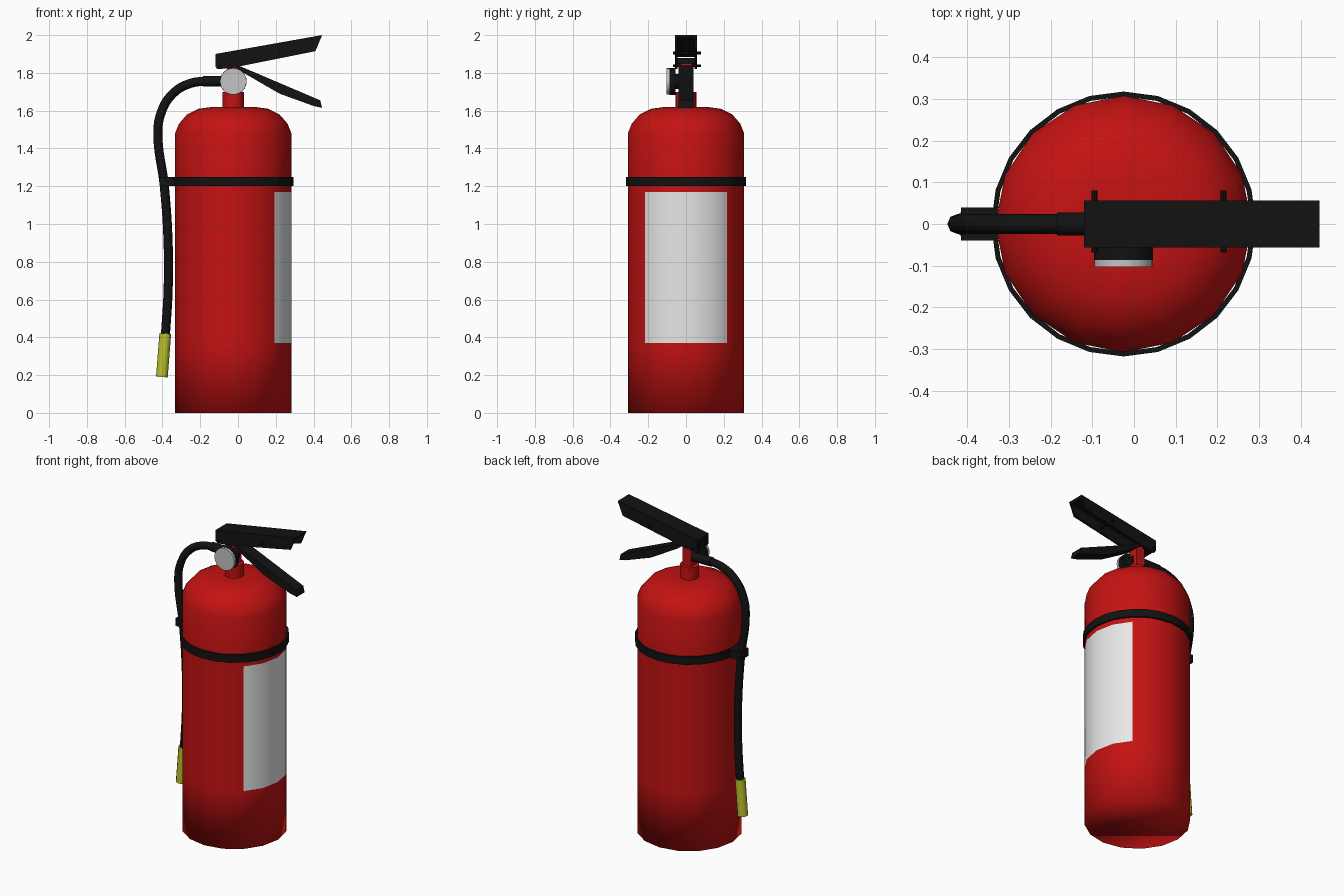
import bpy, bmesh, math
from mathutils import Vector

if "Cube" in bpy.data.objects:
    bpy.data.objects.remove(bpy.data.objects["Cube"], do_unlink=True)

CX = -0.025  # tank axis


def material(name, r, g, b):
    m = bpy.data.materials.new(name)
    m.use_nodes = True
    m.diffuse_color = (r, g, b, 1)
    m.node_tree.nodes["Principled BSDF"].inputs["Base Color"].default_value = (r, g, b, 1)
    return m


RED = material("red paint", 0.55, 0.006, 0.006)
BLACK = material("black rubber", 0.006, 0.006, 0.006)
WHITE = material("label white", 0.8, 0.8, 0.8)
SILVER = material("gauge silver", 0.55, 0.55, 0.55)
YELLOW = material("nozzle yellow", 0.5, 0.53, 0.025)


def finish(name, bm, *mats, smooth=None):
    bmesh.ops.recalc_face_normals(bm, faces=bm.faces)
    mesh = bpy.data.meshes.new(name)
    bm.to_mesh(mesh)
    bm.free()
    ob = bpy.data.objects.new(name, mesh)
    bpy.context.collection.objects.link(ob)
    for m in mats:
        mesh.materials.append(m)
    if smooth is not None:
        bpy.ops.object.select_all(action='DESELECT')
        ob.select_set(True)
        bpy.context.view_layer.objects.active = ob
        bpy.ops.object.shade_smooth_by_angle(angle=math.radians(smooth))
    return ob


def lathe(profile, sides, closed=False):
    """Revolve (radius, height) points about the tank axis."""
    bm = bmesh.new()
    rings = [[bm.verts.new((CX + r * math.cos(math.tau * i / sides),
                            r * math.sin(math.tau * i / sides), z))
              for i in range(sides)] for r, z in profile]
    pairs = list(zip(rings, rings[1:]))
    if closed:
        pairs.append((rings[-1], rings[0]))
    else:
        bm.faces.new(rings[0])
        bm.faces.new(rings[-1])
    for a, b in pairs:
        for i in range(sides):
            j = (i + 1) % sides
            bm.faces.new((a[i], a[j], b[j], b[i]))
    return bm


def rod(name, start, end, radius, mat, sides=16):
    start, end = Vector(start), Vector(end)
    bm = bmesh.new()
    bmesh.ops.create_cone(bm, cap_ends=True, segments=sides, radius1=radius,
                          radius2=radius, depth=(end - start).length)
    turn = (end - start).to_track_quat('Z', 'Y').to_matrix().to_4x4()
    turn.translation = (start + end) / 2
    bm.transform(turn)
    return finish(name, bm, mat, smooth=40)


def plate(name, outline, y0, y1, mat):
    """Extrude an x-z outline across y."""
    bm = bmesh.new()
    face = bm.faces.new([bm.verts.new((x, y0, z)) for x, z in outline])
    new = bmesh.ops.extrude_face_region(bm, geom=[face])["geom"]
    bmesh.ops.translate(bm, vec=(0, y1 - y0, 0),
                        verts=[v for v in new if isinstance(v, bmesh.types.BMVert)])
    return finish(name, bm, mat)


def block(name, x0, x1, y, z0, z1, mat):
    return plate(name, [(x0, z0), (x1, z0), (x1, z1), (x0, z1)], -y, y, mat)


# Tank with the label as a coloured patch of its side faces
tank = lathe([(0.308, 0), (0.308, 0.37), (0.308, 1.17), (0.308, 1.48), (0.288, 1.53),
              (0.245, 1.58), (0.185, 1.61), (0.11, 1.62)], 16)
for f in tank.faces:
    c = f.calc_center_median()
    if 0.5 < c.z < 1.0 and c.x - CX > abs(c.y):
        f.material_index = 1
finish("tank", tank, RED, WHITE, smooth=180)

# Neck and valve body
rod("neck", (CX, 0, 1.6), (CX, 0, 1.7), 0.056, RED)
block("valve_body", CX - 0.03, CX + 0.03, 0.03, 1.69, 1.85, RED)

# Strap with hose clip
finish("strap", lathe([(0.306, 1.2), (0.318, 1.2), (0.318, 1.25), (0.306, 1.25)], 24, True),
       BLACK, smooth=30)
block("hose_clip", -0.415, -0.33, 0.04, 1.2, 1.25, BLACK)

# Upper lever: a channel made of a top plate and two side walls
top_edge = [(-0.12, 1.90), (0.445, 2.0)]
plate("lever_top", top_edge + [(0.44, 1.985), (-0.12, 1.885)], -0.057, 0.057, BLACK)
wall = top_edge + [(0.41, 1.915), (-0.04, 1.825), (-0.11, 1.82), (-0.12, 1.835)]
for side, y in (("front", -0.057), ("back", 0.045)):
    plate("lever_wall_" + side, wall, y, y + 0.012, BLACK)
block("lever_heel", -0.115, -0.04, 0.05, 1.83, 1.88, BLACK)

# Lower carrying handle
plate("carry_handle", [(-0.04, 1.85), (0.0, 1.84), (0.435, 1.655), (0.445, 1.615),
                       (0.4, 1.625), (0.22, 1.69), (0.03, 1.80)], -0.04, 0.04, BLACK)

# Lever pins
for n, (x, z) in enumerate(((-0.095, 1.838), (0.215, 1.905))):
    rod(f"lever_pin_{n + 1}", (x, -0.068, z), (x, 0.08, z), 0.007, BLACK, 8)

# Pressure gauge
rod("gauge_stem", (CX, 0, 1.755), (CX, -0.06, 1.755), 0.04, BLACK)
rod("gauge_case", (CX, -0.055, 1.755), (CX, -0.087, 1.755), 0.071, BLACK, 24)
rod("gauge_face", (CX, -0.085, 1.755), (CX, -0.103, 1.755), 0.07, SILVER, 24)

# Hose, its coupling and the nozzle
rod("hose_coupling", (-0.185, 0, 1.755), (-0.05, 0, 1.755), 0.028, BLACK, 12)
curve = bpy.data.curves.new("hose", 'CURVE')
curve.dimensions = '3D'
curve.bevel_depth = 0.024
curve.bevel_resolution = 2
curve.resolution_u = 6
curve.use_fill_caps = True
path = [(-0.12, 1.755), (-0.25, 1.745), (-0.35, 1.685), (-0.41, 1.58), (-0.424, 1.48),
        (-0.39, 1.2), (-0.37, 0.9), (-0.37, 0.65), (-0.385, 0.4)]
spline = curve.splines.new('BEZIER')
spline.bezier_points.add(len(path) - 1)
for p, (x, z) in zip(spline.bezier_points, path):
    p.co = (x, 0, z)
    p.handle_left_type = p.handle_right_type = 'AUTO'
curve.materials.append(BLACK)
hose = bpy.data.objects.new("hose", curve)
bpy.context.collection.objects.link(hose)
rod("nozzle", (-0.385, 0, 0.42), (-0.403, 0, 0.19), 0.031, YELLOW, 12)
